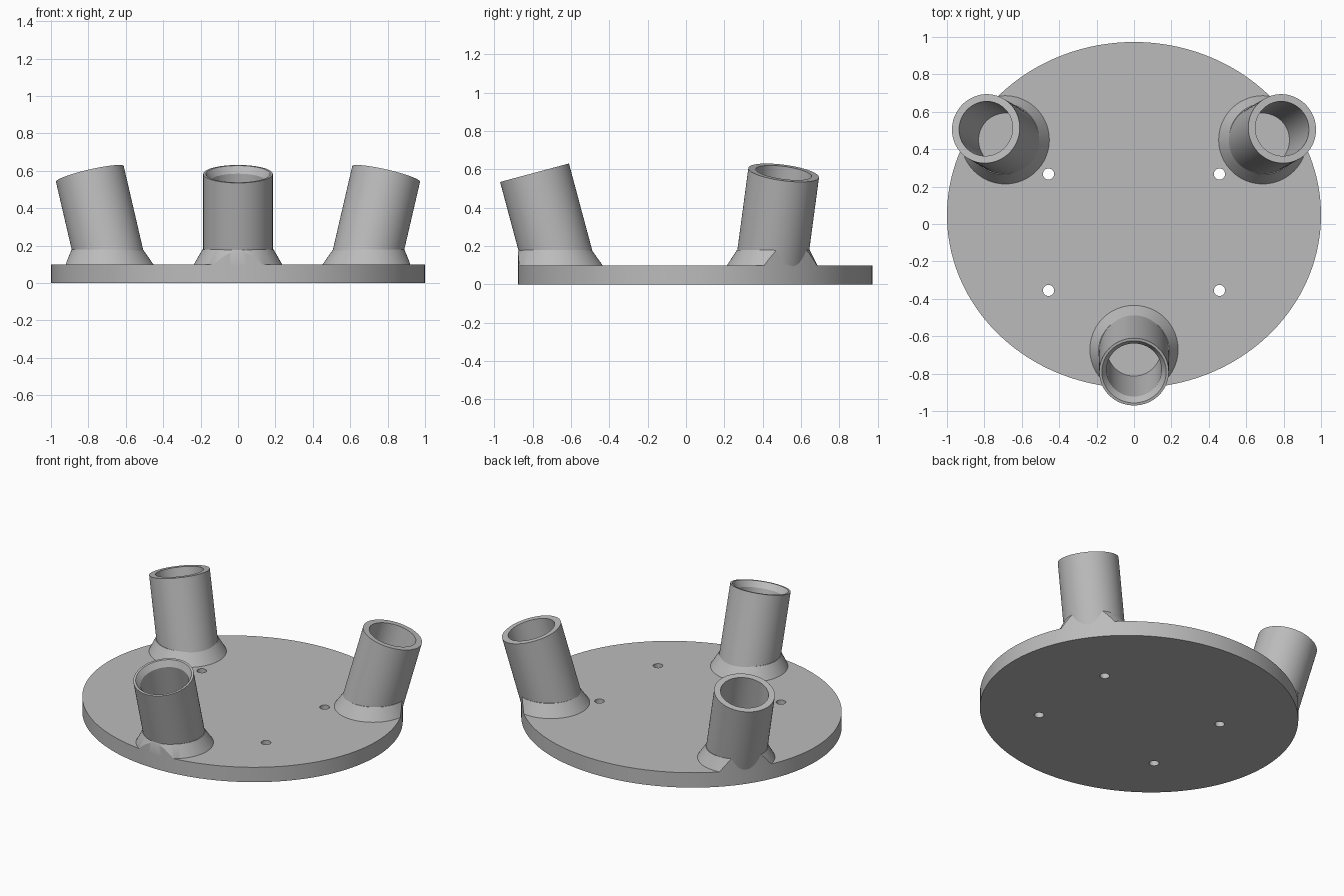
import bpy, bmesh
from math import sin, cos, tan, pi, radians
from mathutils import Vector, Matrix

if "Cube" in bpy.data.objects:
    bpy.data.objects.remove(bpy.data.objects["Cube"])

grey = bpy.data.materials.new("plain grey")
grey.use_nodes = True
COLOUR = (0.5, 0.5, 0.5, 1)
grey.diffuse_color = COLOUR
grey.node_tree.nodes["Principled BSDF"].inputs["Base Color"].default_value = COLOUR

TILT = radians(15)
THICK = 0.1
PLATE_Y, PLATE_RY = 0.048, 0.925


def make_object(name, bm):
    bmesh.ops.recalc_face_normals(bm, faces=bm.faces[:])
    mesh = bpy.data.meshes.new(name)
    bm.to_mesh(mesh)
    bm.free()
    obj = bpy.data.objects.new(name, mesh)
    bpy.context.collection.objects.link(obj)
    mesh.materials.append(grey)
    return obj


def turned_ring(name, profile, matrix, sides=72):
    """Closed (radius, x shift, height) section swept round the z axis."""
    bm = bmesh.new()
    rings = [[bm.verts.new(matrix @ Vector((r * cos(2 * pi * i / sides) + dx,
                                            r * sin(2 * pi * i / sides), z)))
              for i in range(sides)] for r, dx, z in profile]
    for a, b in zip(rings, rings[1:] + rings[:1]):
        for i in range(sides):
            j = (i + 1) % sides
            bm.faces.new((a[i], a[j], b[j], b[i]))
    return make_object(name, bm)


def add_cylinder(bm, radius, z0, z1, place, sides):
    shift = Matrix.Translation((0, 0, (z0 + z1) / 2))
    bmesh.ops.create_cone(bm, cap_ends=True, segments=sides, radius1=radius,
                          radius2=radius, depth=z1 - z0, matrix=place @ shift)


def oval_plate(name, z0, z1):
    bm = bmesh.new()
    place = Matrix.Translation((0, PLATE_Y, 0)) @ Matrix.Diagonal((1, PLATE_RY, 1, 1))
    add_cylinder(bm, 1, z0, z1, place, 144)
    return make_object(name, bm)


def boolean(obj, cutter, operation):
    cutter.hide_render = True
    mod = obj.modifiers.new("cut", 'BOOLEAN')
    mod.operation, mod.object, mod.solver = operation, cutter, 'EXACT'
    bpy.context.view_layer.objects.active = obj
    bpy.ops.object.modifier_apply(modifier=mod.name)


def smooth(obj):
    bpy.ops.object.select_all(action='DESELECT')
    obj.select_set(True)
    bpy.context.view_layer.objects.active = obj
    bpy.ops.object.shade_smooth_by_angle(angle=radians(25))


# Oval base plate with four screw holes
base = oval_plate("base_plate", 0, THICK)
bm = bmesh.new()
for x in (-0.457, 0.457):
    for y in (-0.355, 0.267):
        add_cylinder(bm, 0.03, -0.1, 0.2, Matrix.Translation((x, y, 0)), 24)
holes = make_object("hole_cutter", bm)
boolean(base, holes, 'DIFFERENCE')
smooth(base)

# Three outward leaning sockets, each with a flared collar trimmed to the plate edge
trim = oval_plate("trim_cutter", 0, 0.5)
LENGTH = 0.552
for side, x, y, heading, bore, mouth in (
        ("front", 0, -0.661, -90, 0.147, 0.172),
        ("left", 0.68, 0.445, 30, 0.147, 0.147),
        ("right", -0.68, 0.445, 150, 0.147, 0.147)):
    stand = Matrix.Translation((x, y, THICK)) @ Matrix.Rotation(radians(heading), 4, 'Z')
    lean = stand @ Matrix.Rotation(TILT, 4, 'Y')
    section = [(0.186, 0, -0.052), (0.186, 0, LENGTH - 0.052),
               (mouth, 0, LENGTH - 0.052)]
    if mouth > bore:
        section.append((bore, 0, LENGTH - 0.09))
    else:
        section.append((bore, 0, LENGTH / 2))
    section.append((bore, 0, -0.052))
    smooth(turned_ring(side + "_socket", section, lean))

    shift = 0.08 * tan(TILT)
    collar = turned_ring(side + "_collar",
                         [(0.236, 0.01, -0.02), (0.236, 0.01, 0), (0.19, shift, 0.08),
                          (0.167, shift, 0.08), (0.167, 0, -0.02)], stand)
    boolean(collar, trim, 'INTERSECT')
    smooth(collar)

for cutter in (holes, trim):
    bpy.data.objects.remove(cutter)
